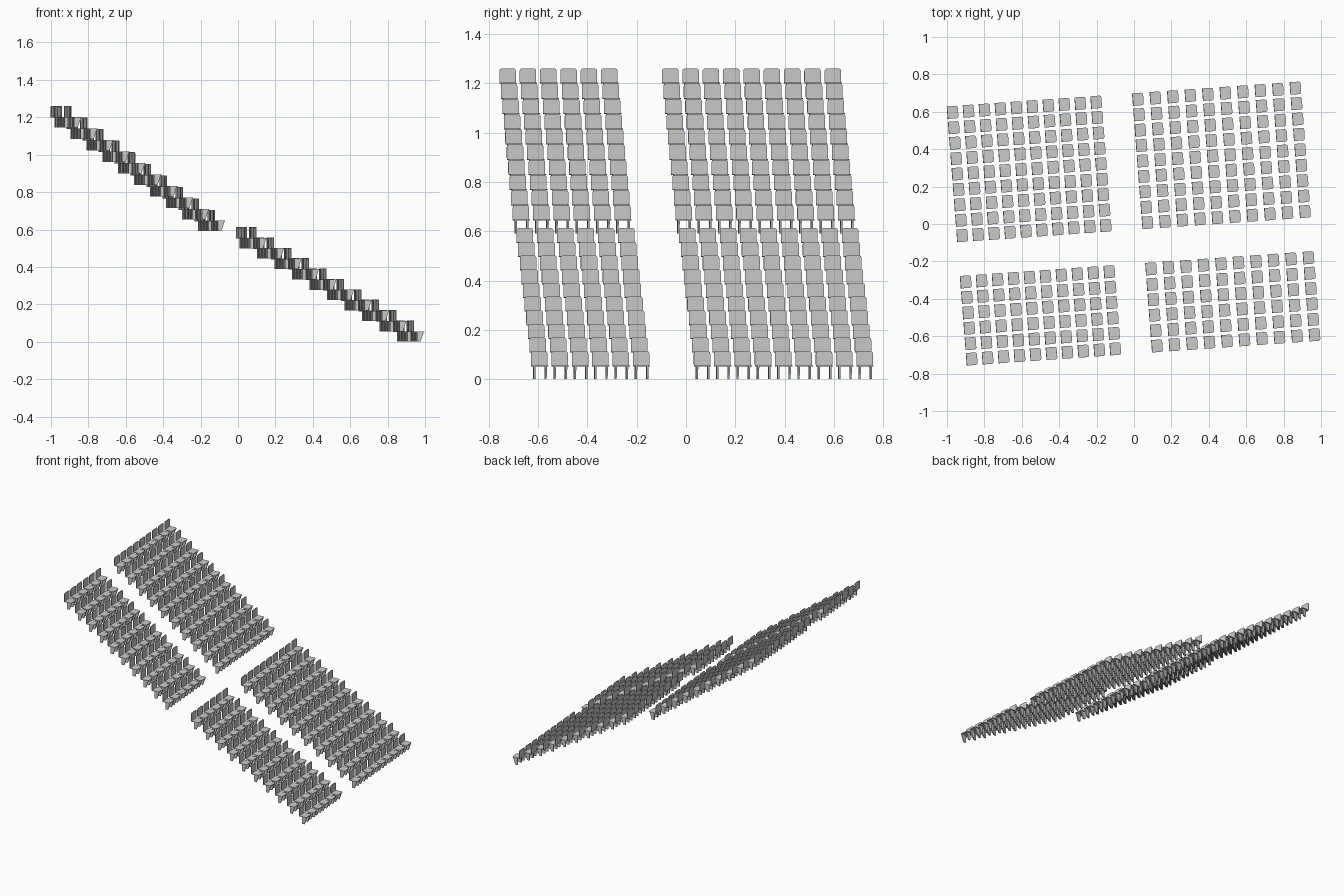
import bpy, bmesh, math
from mathutils import Matrix, Vector

if "Cube" in bpy.data.objects:
    bpy.data.objects.remove(bpy.data.objects["Cube"])

TILT = math.radians(4.2)          # the whole stand is turned slightly
ROW = Vector((1.833, 0.129, 0)).normalized()
SIDE = Vector((0.102, -1.319, 0)) / 16   # step from seat to seat
CORNER = Vector((-0.9695, 0.5975, 0))    # centre of the top back seat


def plate(bm, outline, thickness):
    """Extrude a closed 3D outline along a vector."""
    low = [bm.verts.new(p) for p in outline]
    high = [bm.verts.new(Vector(p) + Vector(thickness)) for p in outline]
    bm.faces.new(low)
    bm.faces.new(high[::-1])
    n = len(low)
    for i in range(n):
        bm.faces.new((low[i], high[i], high[(i + 1) % n], low[(i + 1) % n]))


def make_chair():
    bm = bmesh.new()
    # seat pan with clipped front corners, facing +x
    half = [(-0.0295, 0.031), (-0.026, 0.0335), (0.020, 0.0335),
            (0.027, 0.030), (0.0295, 0.023)]
    pan = half + [(x, -y) for x, y in reversed(half)]
    plate(bm, [(x, y, 0.052) for x, y in pan], (0, 0, 0.004))
    # upright back with clipped corners
    half = [(0.031, 0.053), (0.0335, 0.060), (0.0335, 0.104),
            (0.0315, 0.110), (0.026, 0.1135)]
    back = half + [(-y, z) for y, z in reversed(half)]
    plate(bm, [(-0.0295, y, z) for y, z in back], (0.004, 0, 0))
    # two tapered side brackets
    bracket = [(-0.010, 0), (0.009, 0), (0.026, 0.052), (-0.010, 0.052)]
    for y in (-0.027, 0.019):
        plate(bm, [(x, y, z) for x, z in bracket], (0, 0.008, 0))
    bmesh.ops.recalc_face_normals(bm, faces=bm.faces)
    mesh = bpy.data.meshes.new("chair")
    bm.to_mesh(mesh)
    bm.free()
    return mesh


def make_block(name, chair, start, pitch, top, drop, seats):
    """Ten stepped rows of chairs gathered in one object."""
    bm = bmesh.new()
    for row in range(10):
        for seat in seats:
            pos = CORNER + ROW * (start + pitch * row) + SIDE * seat
            pos.z = top - drop * row
            before = len(bm.verts)
            bm.from_mesh(chair)
            bm.verts.ensure_lookup_table()
            bmesh.ops.transform(bm, verts=bm.verts[before:],
                                matrix=Matrix.Translation(pos) @ Matrix.Rotation(TILT, 4, 'Z'))
    mesh = bpy.data.meshes.new(name)
    bm.to_mesh(mesh)
    bm.free()
    bpy.context.collection.objects.link(bpy.data.objects.new(name, mesh))


chair = make_chair()
# upper and lower tiers, each split by an aisle two seats wide
for side, seats in (("wide", range(0, 9)), ("narrow", range(11, 17))):
    make_block("upper_tier_seats_" + side, chair, 0.0, 0.0855, 1.1465, 0.0617, seats)
    make_block("lower_tier_seats_" + side, chair, 0.993, 0.0938, 0.4995, 0.0555, seats)
bpy.data.meshes.remove(chair)
